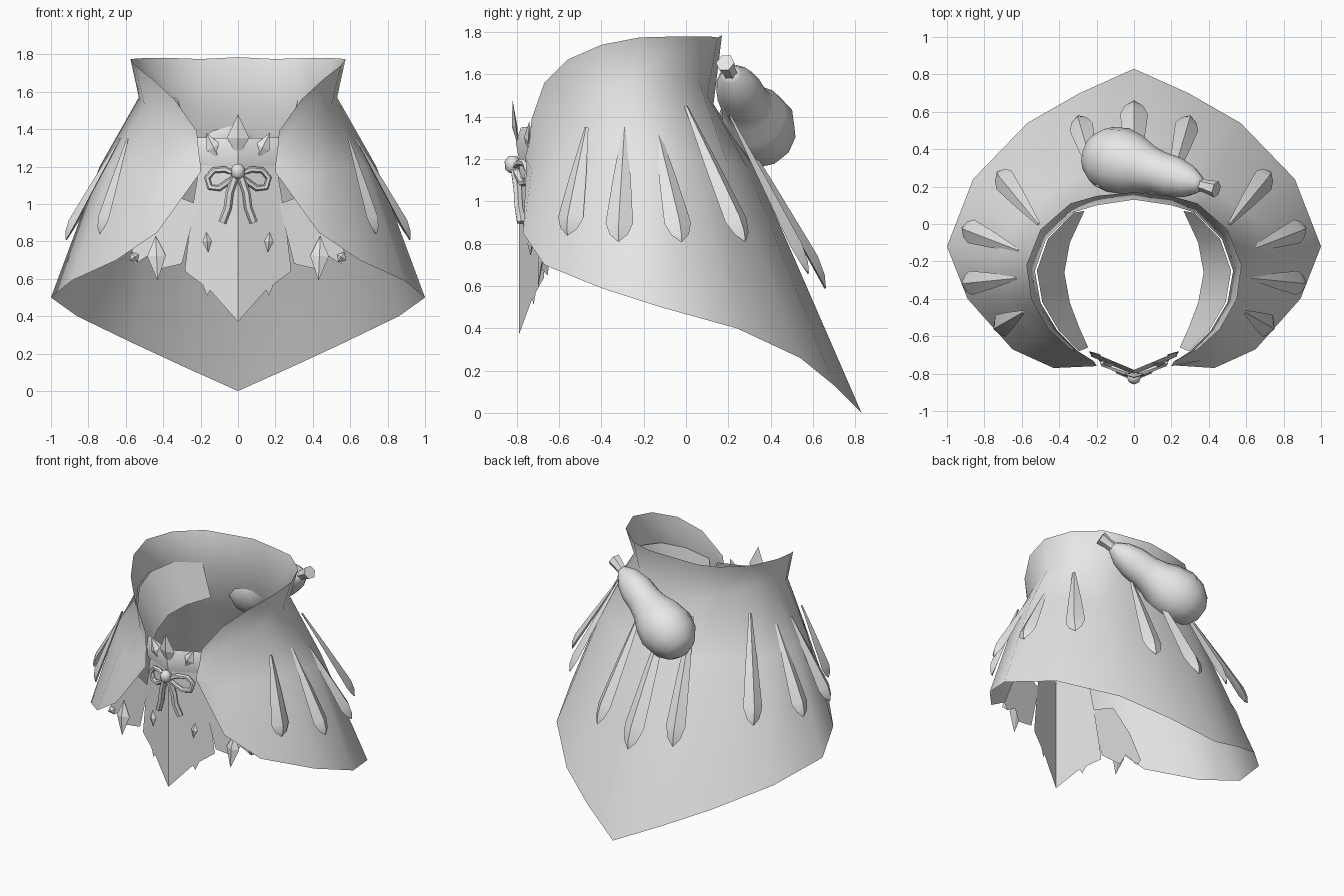
import bpy, math
from mathutils import Vector

if "Cube" in bpy.data.objects:
    bpy.data.objects.remove(bpy.data.objects["Cube"])

mat = bpy.data.materials.new("light_grey")
mat.diffuse_color = (0.8, 0.8, 0.8, 1)
mat.use_nodes = True
mat.node_tree.nodes["Principled BSDF"].inputs["Base Color"].default_value = mat.diffuse_color


def make(name, verts, faces, smooth=None):
    me = bpy.data.meshes.new(name)
    me.from_pydata([tuple(v) for v in verts], [], faces)
    me.validate()
    ob = bpy.data.objects.new(name, me)
    bpy.context.collection.objects.link(ob)
    me.materials.append(mat)
    if smooth:
        bpy.ops.object.select_all(action='DESELECT')
        ob.select_set(True)
        bpy.context.view_layer.objects.active = ob
        bpy.ops.object.shade_smooth_by_angle(angle=math.radians(smooth))
    return ob


def loft(name, rows, closed=False, smooth=None):
    """Skin a list of equally long point rows."""
    n = len(rows[0])
    faces = []
    for r in range(len(rows) - 1):
        for i in range(n if closed else n - 1):
            j = (i + 1) % n
            faces.append((r*n + i, r*n + j, (r+1)*n + j, (r+1)*n + i))
    if closed:
        faces += [tuple(range(n))[::-1], tuple(range((len(rows)-1)*n, len(rows)*n))]
    return make(name, [p for row in rows for p in row], faces, smooth)


def mirrored(row):
    return [(-x, y, z) for x, y, z in row[:0:-1]] + row


# Cape: half rings from the back centre to the front opening
collar = [(0, .17, 1.785), (.2, .15, 1.775), (.34, .11, 1.78), (.5, -.03, 1.78), (.575, -.22, 1.775),
          (.55, -.4, 1.74), (.46, -.56, 1.67), (.34, -.67, 1.56), (.22, -.73, 1.39)]
waist = [(0, .13, 1.46), (.2, .1, 1.5), (.33, .06, 1.57), (.47, -.08, 1.59), (.53, -.25, 1.57),
         (.5, -.42, 1.53), (.41, -.57, 1.46), (.3, -.68, 1.37), (.21, -.74, 1.28)]
hip = [(0, .33, 1.15), (.25, .29, 1.16), (.42, .2, 1.17), (.64, .03, 1.18), (.74, -.18, 1.2),
       (.68, -.4, 1.2), (.5, -.61, 1.18), (.36, -.73, 1.15), (.2, -.76, 1.21)]
hem = [(0, .83, 0), (.29, .7, .13), (.57, .54, .26), (.86, .24, .4), (1, -.12, .5),
       (.89, -.4, .59), (.65, -.67, .7), (.43, -.77, .85), (.2, -.755, 1.17)]
loft("cape", [mirrored(r) for r in (collar, waist, hip, hem)], smooth=60)

# Inner lining panels on both sides of the waist
lining_low = [(.27, .07, 1.33), (.35, -.1, 1.32), (.38, -.26, 1.3), (.35, -.42, 1.27),
              (.3, -.55, 1.23), (.25, -.66, 1.18)]
for s, side in ((1, "right"), (-1, "left")):
    rows = [[(s*x*.98, y, z) for x, y, z in r] for r in (waist[2:8], lining_low)]
    loft("lining_" + side, rows, smooth=60)


# Feathers: ridged blades lying on the cape
def feather(name, base, tip, width=.065):
    a, b = Vector(base), Vector(tip)
    d = (b - a).normalized()
    out = Vector((b.x, b.y + .25, .35))
    n = (out - d * out.dot(d)).normalized()
    s = d.cross(n)
    rows = []
    for t, w in ((0, .15), (.45, .65), (.84, 1), (.94, .65), (1, .04)):
        c, w = a.lerp(b, t), w * width
        rows.append([c - s*w, c + n*w*.55, c + s*w, c - n*.006])
    return loft(name, rows, True, 30)


for i, (b, t) in enumerate([((.59, -.47, 1.35), (.74, -.56, .84)), ((.63, -.29, 1.35), (.92, -.32, .81)),
                            ((.62, -.14, 1.35), (.92, -.02, .81)), ((.51, .0, 1.45), (.73, .28, .81)),
                            ((.19, .2, 1.42), (.3, .58, .66))]):
    for s, side in ((1, "right"), (-1, "left")):
        feather(f"feather_{side}_{i+1}", (s*b[0], b[1], b[2]), (s*t[0], t[1], t[2]))
feather("feather_back", (0, .2, 1.42), (0, .66, .59), .075)

# Gourd: lathed around a tilted axis, with a stem
start, end = Vector((-.25, .385, 1.25)), Vector((.44, .185, 1.655))
axis = (end - start).normalized()
u = axis.cross(Vector((0, 0, 1))).normalized()
v = axis.cross(u)


def ring(t, r, n):
    c = start.lerp(end, t)
    return [c + (u*math.cos(k*math.tau/n) + v*math.sin(k*math.tau/n)) * r for k in range(n)]


loft("gourd", [ring(t, r, 12) for t, r in ((0, .05), (.04, .11), (.13, .165), (.25, .185), (.37, .165),
     (.47, .13), (.56, .115), (.68, .11), (.79, .085), (.86, .05), (.89, .03))], True, 60)
loft("gourd_stem", [ring(t, r, 6) for t, r in ((.86, .035), (.92, .035), (1, .045))], True, 25)


# Front apron: two flat halves folded along the middle
def fold(x, z=0, y0=-.79):
    return y0 + .42 * abs(x)


outline = [(0, 1.24), (0, .37), (.15, .54), (.165, .51), (.19, .57), (.285, .64), (.27, .77),
           (.24, 1.0), (.2, 1.24)]
sides = ((1, "right"), (-1, "left"))
for s, side in sides:
    make("apron_" + side, [(s*x, fold(x), z) for x, z in outline], [tuple(range(len(outline)))])
    # Jagged cloth beside the apron
    cloth = [(.22, 1.0), (.38, 1.06), (.5, .9), (.58, .72), (.55, .68), (.47, .73), (.43, .65), (.3, .68), (.27, .8)]
    make("side_cloth_" + side, [(s*x, -.7 + .22*(x - .22), z) for x, z in cloth], [tuple(range(len(cloth)))])

# Belt band above the apron
band = [[(x, fold(x, 0, y0), z + .03*abs(x)) for x in (-.23, -.12, 0, .12, .23)]
        for y0, z in ((-.78, 1.35), (-.805, 1.28), (-.79, 1.2))]
loft("belt", band, smooth=40)


# Pointed leaf with a raised ridge, from root to tip
def leaf(name, root, tip, width, lift=.02):
    a, b = Vector(root), Vector(tip)
    m = a.lerp(b, .45)
    s = (b - a).normalized().cross(Vector((0, 1, 0))).normalized() * width
    make(name, [a, m - s, b, m + s, m - Vector((0, lift, 0)), m + Vector((0, .006, 0))],
         [(0, 1, 4), (1, 2, 4), (2, 3, 4), (3, 0, 4), (1, 0, 5), (2, 1, 5), (3, 2, 5), (0, 3, 5)])


leaf("belt_leaf_centre", (0, -.79, 1.25), (0, -.82, 1.48), .06)
for s, side in sides:
    leaf("belt_leaf_" + side, (s*.1, -.75, 1.24), (s*.17, -.74, 1.38), .04)
    leaf("belt_outer_leaf_" + side, (s*.18, -.71, 1.23), (s*.24, -.68, 1.35), .03)
    leaf("apron_leaf_" + side, (s*.17, -.725, .85), (s*.16, -.735, .74), .025)
    leaf("cloth_leaf_" + side, (s*.44, -.665, .83), (s*.43, -.7, .59), .05)
    leaf("cloth_small_leaf_" + side, (s*.53, -.635, .73), (s*.58, -.645, .7), .03)


# Bow: swept loops, tails and a knot
def sweep(name, pts, closed, r):
    rows = []
    n = len(pts)
    for i, p in enumerate(pts):
        a = pts[i - 1] if (closed or i) else p
        b = pts[(i + 1) % n] if (closed or i < n - 1) else p
        d = Vector((b[0] - a[0], 0, b[1] - a[1])).normalized()
        side = Vector((d.z, 0, -d.x))
        c = Vector((p[0], fold(p[0], 0, -.815), p[1]))
        rows.append([c + (side*math.cos(k*math.tau/6) + Vector((0, 1, 0))*math.sin(k*math.tau/6)) * r
                     for k in range(6)])
    if closed:
        rows.append(rows[0])
    loft(name, rows, True, 50)


for s, side in sides:
    loop = [(.015, 1.16), (.07, 1.185), (.13, 1.18), (.165, 1.14), (.15, 1.09), (.1, 1.085), (.05, 1.12)]
    sweep("bow_loop_" + side, [(s*x, z) for x, z in loop], True, .017)
    sweep("bow_tail_" + side, [(s*x, z) for x, z in ((.015, 1.15), (.045, 1.06), (.055, .98), (.085, .9))],
          False, .022)
knot = [[(r*math.cos(k*math.tau/8), -.82 + r*math.sin(k*math.tau/8), z) for k in range(8)]
        for z, r in ((1.135, .015), (1.15, .034), (1.19, .038), (1.215, .018))]
loft("bow_knot", knot, True, 60)
